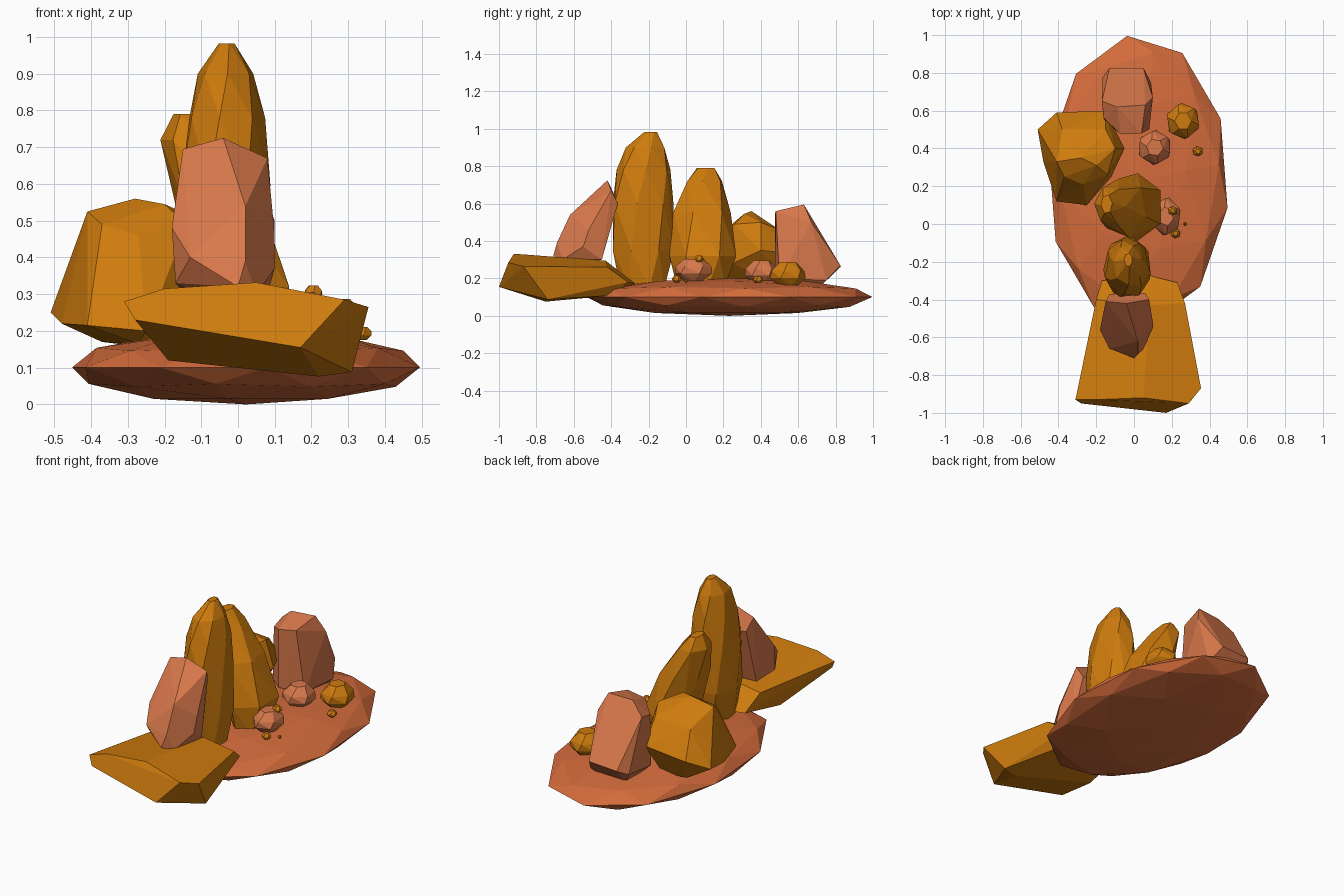
import bpy, bmesh, math, random
from mathutils import Matrix

random.seed(4)


def material(name, rgb):
    m = bpy.data.materials.new(name)
    m.diffuse_color = (*rgb, 1)
    return m


GOLD = material("ochre", (0.62, 0.2, 0.004))
ROSE = material("rose_stone", (0.69, 0.19, 0.07))
CLAY = material("clay", (0.66, 0.15, 0.045))


def finish(name, bm, mat):
    bmesh.ops.recalc_face_normals(bm, faces=bm.faces)
    me = bpy.data.meshes.new(name)
    bm.to_mesh(me)
    bm.free()
    me.materials.append(mat)
    ob = bpy.data.objects.new(name, me)
    bpy.context.collection.objects.link(ob)
    return ob


def hull(name, points, mat):
    """Faceted rock: convex hull of corner points with near-flat facets merged."""
    bm = bmesh.new()
    for p in points:
        bm.verts.new(p)
    res = bmesh.ops.convex_hull(bm, input=bm.verts[:])
    loose = [v for v in bm.verts if not v.link_faces]
    bmesh.ops.delete(bm, geom=loose, context='VERTS')
    bmesh.ops.dissolve_limit(bm, angle_limit=math.radians(6),
                             verts=bm.verts[:], edges=bm.edges[:])
    return finish(name, bm, mat)


def pillar(name, rings, mat, sides=7, phase=0.3):
    """Rock hulled over stacked rings given as (z, cx, cy, rx, ry)."""
    pts = []
    for k, (z, cx, cy, rx, ry) in enumerate(rings):
        for i in range(sides):
            a = phase + 0.22 * k + math.tau * i / sides
            pts.append((cx + rx * 1.02 * math.cos(a),
                        cy + ry * 1.02 * math.sin(a), z))
    return hull(name, pts, mat)


def pebble(name, c, r, mat, sides=6):
    rings = [(c[2] + r[2] * h, c[0], c[1], r[0] * s, r[1] * s)
             for h, s in ((-1, .5), (-.3, 1), (.3, .95), (1, .5))]
    return pillar(name, rings, mat, sides, random.uniform(0, 1))


# Flat lens-shaped ground stone
bm = bmesh.new()
bmesh.ops.create_icosphere(bm, subdivisions=2, radius=1)
bmesh.ops.transform(bm, verts=bm.verts, matrix=Matrix.Translation((0.022, 0.232, 0.101))
                    @ Matrix.Diagonal((0.482, 0.77, 0.101, 1))
                    @ Matrix.Rotation(math.radians(7), 4, 'Z'))
finish("ground_stone", bm, CLAY)

# Tilted slab jutting out at the front
hull("front_slab", [
    (-.31, -.93, .28), (-.2, -.93, .315), (.05, -.92, .332), (.29, -.95, .285),
    (.355, -.87, .265), (-.28, -.95, .23), (.17, -1.0, .155), (.31, -.74, .088),
    (.22, -.75, .076), (-.19, -.6, .12), (.2, -.38, .11), (.27, -.42, .26),
    (.23, -.31, .18), (.07, -.27, .17), (-.17, -.3, .18), (-.2, -.4, .27),
    (.08, -.43, .295)], GOLD)

# Two tall pillars
pillar("tall_pillar", [
    (.15, -.03, -.23, .09, .12), (.35, -.035, -.23, .125, .165),
    (.6, -.035, -.235, .122, .165), (.78, -.033, -.225, .105, .145),
    (.9, -.033, -.215, .076, .105), (.982, -.03, -.19, .022, .035)], GOLD)
pillar("leaning_pillar", [
    (.16, .04, .08, .08, .13), (.32, .02, .09, .135, .175),
    (.55, -.055, .085, .12, .155), (.72, -.13, .1, .08, .1),
    (.79, -.145, .105, .03, .05)], GOLD, 6)

# Broad boulder on the left
hull("left_boulder", [
    (-.41, .33, .525), (-.28, .35, .56), (-.2, .31, .545), (-.37, .25, .49),
    (-.27, .21, .46), (-.14, .26, .49), (-.1, .4, .5), (-.15, .5, .46),
    (-.38, .5, .45), (-.51, .5, .25), (-.41, .59, .3), (-.15, .6, .33),
    (-.05, .4, .35), (-.12, .25, .28), (-.25, .1, .2), (-.41, .12, .215),
    (-.48, .33, .22), (-.27, .17, .165), (-.2, .5, .15), (-.37, .52, .17)], GOLD)

# Rose blocks at the back and the front
hull("back_block", [
    (.06, .63, .595), (-.09, .62, .588), (.1, .67, .5), (-.17, .65, .52),
    (-.07, .475, .54), (.04, .48, .56), (-.16, .56, .5), (.05, .825, .27),
    (-.13, .825, .26), (-.17, .77, .23), (.09, .75, .19), (.08, .5, .2),
    (-.07, .475, .2), (-.16, .55, .2), (.04, .7, .14), (-.1, .7, .14)], ROSE)
hull("front_block", [
    (-.04, -.42, .725), (-.15, -.41, .695), (.08, -.4, .67), (.02, -.62, .54),
    (.02, -.69, .39), (-.18, -.56, .48), (-.13, -.66, .4), (0, -.71, .32),
    (.1, -.52, .46), (.1, -.55, .37), (.05, -.66, .3), (-.17, -.58, .33),
    (.06, -.365, .6), (-.13, -.37, .62), (.08, -.45, .3), (-.14, -.45, .3),
    (-.05, -.58, .27)], ROSE)

# Pebbles scattered on the right
for name, c, r, mat in (
        ("pebble_rose_back", (.11, .405, .235), (.088, .09, .062), ROSE),
        ("pebble_rose_front", (.17, .04, .245), (.078, .1, .06), ROSE),
        ("pebble_ochre", (.26, .545, .222), (.088, .094, .065), GOLD),
        ("chip_top", (.205, .07, .305), (.026, .024, .018), GOLD),
        ("chip_front", (.22, -.05, .197), (.025, .025, .018), GOLD),
        ("chip_side", (.338, .385, .193), (.027, .026, .018), GOLD),
        ("chip_speck", (.27, 0, .185), (.008, .008, .008), GOLD)):
    pebble(name, c, r, mat)
